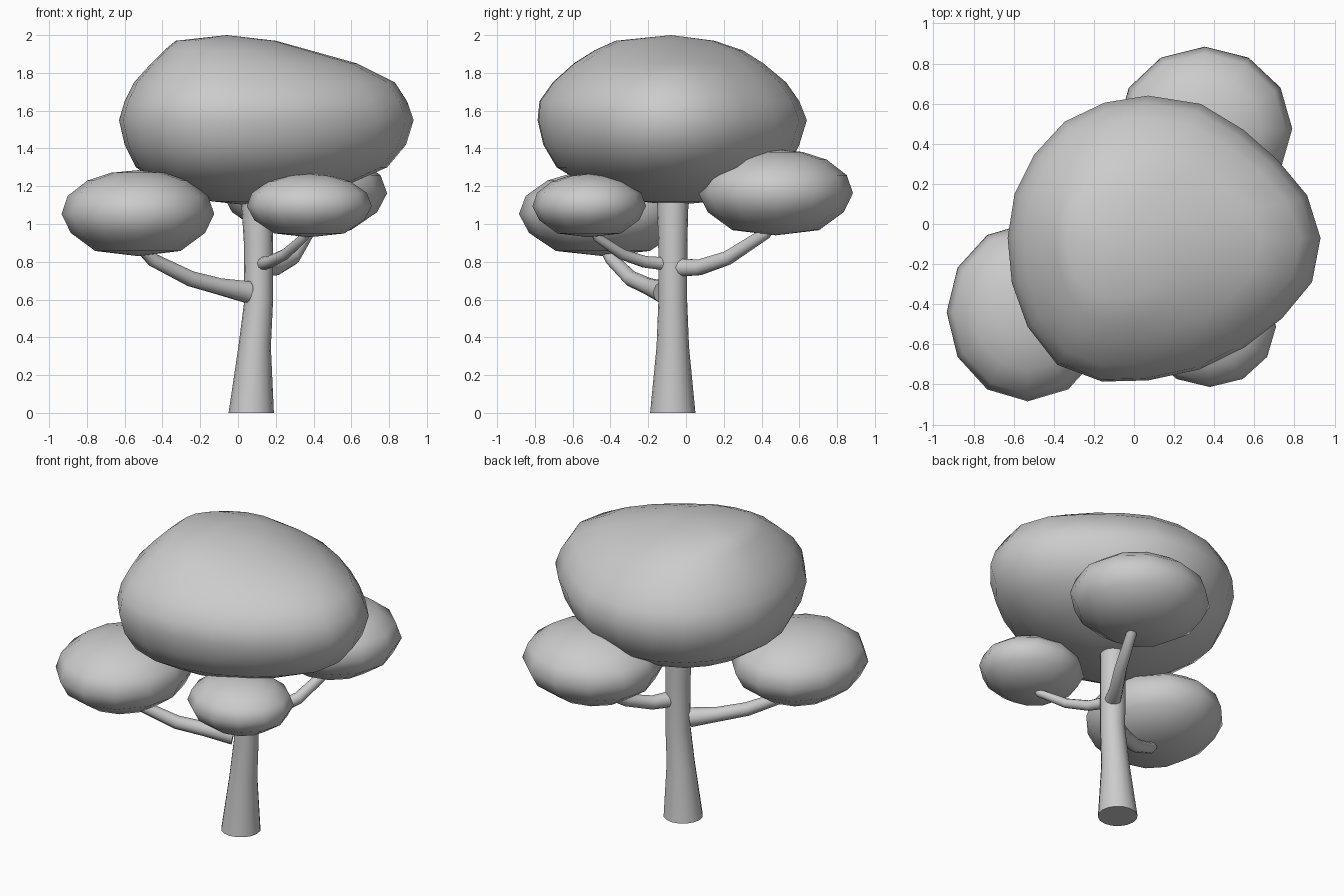
import bpy, bmesh, math

if "Cube" in bpy.data.objects:
    bpy.data.objects.remove(bpy.data.objects["Cube"])


def loft(name, rings, bottom=None, top=None):
    """Skin closed rings of points; ends close to a pole or with a flat cap."""
    bm = bmesh.new()
    loops = [[bm.verts.new(p) for p in r] for r in rings]
    n = len(loops[0])
    for a, b in zip(loops, loops[1:]):
        for i in range(n):
            j = (i + 1) % n
            bm.faces.new((a[i], a[j], b[j], b[i]))
    for loop, pole in ((loops[0], bottom), (loops[-1], top)):
        if pole:
            v = bm.verts.new(pole)
            for i in range(n):
                bm.faces.new((loop[i], loop[(i + 1) % n], v))
        else:
            bm.faces.new(loop)
    bmesh.ops.recalc_face_normals(bm, faces=bm.faces)
    me = bpy.data.meshes.new(name)
    bm.to_mesh(me)
    bm.free()
    me.shade_smooth()
    me.set_sharp_from_angle(angle=math.radians(60))
    ob = bpy.data.objects.new(name, me)
    bpy.context.collection.objects.link(ob)
    return ob


def ring(z, cx, cy, x0, x1, y0, y1, radii, phase=0.0):
    """Outline around (cx, cy) with its own reach on each side."""
    pts = []
    for i, r in enumerate(radii):
        a = 2 * math.pi * i / len(radii) + phase
        c, s = math.cos(a) * r, math.sin(a) * r
        pts.append((cx + c * ((x1 - cx) if c > 0 else (cx - x0)),
                    cy + s * ((y1 - cy) if s > 0 else (cy - y0)), z))
    return pts


# Trunk: z, centre x, radius
trunk = [(0, .07, .12), (.35, .088, .086), (.6, .11, .076),
         (.9, .108, .077), (1.12, .1, .083), (1.35, .09, .08)]
loft("trunk", [ring(z, cx, -.07, cx - r, cx + r, -.07 - r, -.07 + r, [1] * 16)
               for z, cx, r in trunk])

# Main canopy: lopsided outline, levels of z, xmin, xmax, ymin, ymax
outline = [1, .97, .93, .94, .99, 1, 1, 1.01, 1, 1,
           1, 1.02, 1.06, 1.1, 1.06, 1, .97, .95, .96, 1]
levels = [(1.12, -.14, .25, -.25, .15), (1.19, -.38, .54, -.5, .37),
          (1.3, -.54, .79, -.68, .54), (1.42, -.6, .89, -.75, .6),
          (1.55, -.63, .93, -.78, .64), (1.65, -.6, .895, -.77, .6),
          (1.75, -.55, .83, -.7, .53), (1.85, -.46, .63, -.59, .41),
          (1.92, -.39, .38, -.48, .3), (1.97, -.33, .2, -.37, .15)]
rings = []
for z, x0, x1, y0, y1 in levels:
    t = max(0, (z - 1.6) / .4)
    rings.append(ring(z, .07 - .12 * t, -.07, x0, x1, y0, y1, outline))
loft("main_canopy", rings, (.05, -.06, 1.1), (-.06, -.08, 2.0))

# Small leaf clumps: bounds and the height fraction / width profile
profile = [(.06, .56), (.27, .88), (.49, 1), (.7, .92), (.88, .66), (.97, .35)]
clumps = {
    "left_clump": (-.93, -.13, -.88, 0.0, .83, 1.285),
    "back_clump": (-.08, .785, .07, .88, .94, 1.395),
    "front_clump": (.05, .705, -.81, -.215, .93, 1.265),
}
for name, (x0, x1, y0, y1, z0, z1) in clumps.items():
    cx, cy, h = (x0 + x1) / 2, (y0 + y1) / 2, z1 - z0
    rs = []
    for f, w in profile:
        hx, hy = (x1 - x0) / 2 * w, (y1 - y0) / 2 * w
        rs.append(ring(z0 + f * h, cx, cy, cx - hx, cx + hx,
                       cy - hy, cy + hy, [1.01] * 12))
    loft(name, rs, (cx, cy, z0), (cx, cy, z1))

# Branches: path points with radius
branches = {
    "left_branch": [(.05, -.12, .64, .06), (-.1, -.2, .67, .045), (-.25, -.29, .71, .042),
                    (-.45, -.39, .81, .036), (-.55, -.45, .92, .033)],
    "back_branch": [(.14, -.03, .77, .05), (.2, .07, .77, .043), (.29, .22, .82, .038),
                    (.37, .42, .95, .032), (.4, .48, 1.05, .03)],
    "front_branch": [(.13, -.12, .79, .036), (.17, -.22, .80, .032), (.25, -.34, .84, .029),
                     (.35, -.47, .93, .024), (.38, -.52, 1.02, .022)],
}
for name, pts in branches.items():
    cu = bpy.data.curves.new(name, 'CURVE')
    cu.dimensions = '3D'
    cu.bevel_depth = 1.0
    cu.bevel_resolution = 3
    cu.use_fill_caps = True
    sp = cu.splines.new('POLY')
    sp.points.add(len(pts) - 1)
    for p, (x, y, z, r) in zip(sp.points, pts):
        p.co = (x, y, z, 1)
        p.radius = r
    bpy.context.collection.objects.link(bpy.data.objects.new(name, cu))
